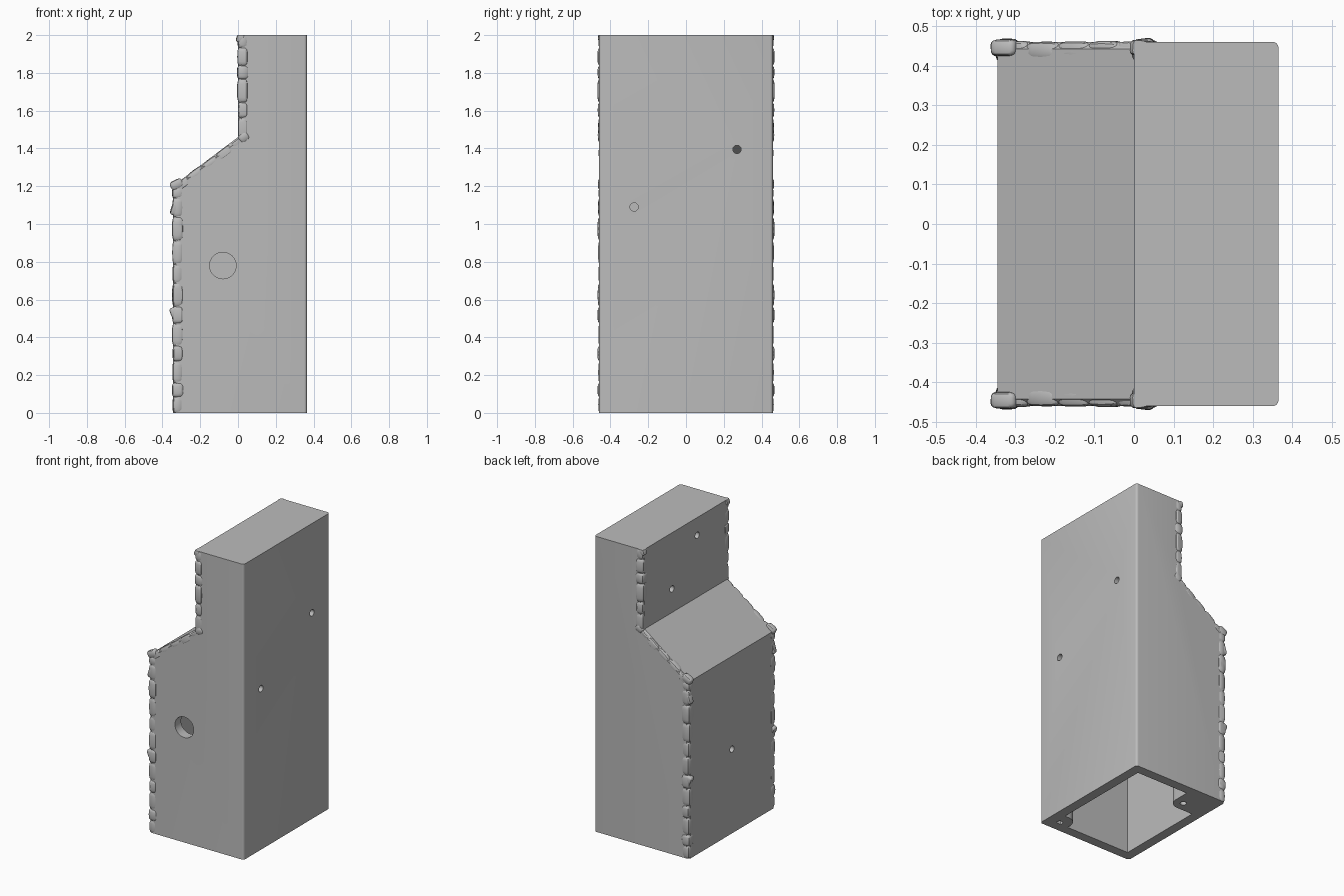
import bpy, bmesh, math, random
from mathutils import Vector, Matrix

random.seed(4)
if "Cube" in bpy.data.objects:
    bpy.data.objects.remove(bpy.data.objects["Cube"])

grey = bpy.data.materials.new("plain grey")
grey.use_nodes = True
colour = (0.5, 0.5, 0.5, 1)
grey.diffuse_color = colour
grey.node_tree.nodes["Principled BSDF"].inputs["Base Color"].default_value = colour


def make_object(name, bm):
    bmesh.ops.recalc_face_normals(bm, faces=bm.faces)
    mesh = bpy.data.meshes.new(name)
    bm.to_mesh(mesh)
    bm.free()
    mesh.materials.append(grey)
    obj = bpy.data.objects.new(name, mesh)
    bpy.context.collection.objects.link(obj)
    return obj


def extrude_profile(points, half_depth):
    """Prism from an x-z profile, running along y."""
    bm = bmesh.new()
    face = bm.faces.new([bm.verts.new((x, -half_depth, z)) for x, z in points])
    out = bmesh.ops.extrude_face_region(bm, geom=[face])
    moved = [g for g in out["geom"] if isinstance(g, bmesh.types.BMVert)]
    bmesh.ops.translate(bm, verts=moved, vec=(0, 2 * half_depth, 0))
    return bm


def cylinder(name, centre, axis, radius, length, sides=32):
    bm = bmesh.new()
    turn = Vector((0, 0, 1)).rotation_difference(Vector(axis)).to_matrix().to_4x4()
    bmesh.ops.create_cone(bm, cap_ends=True, segments=sides, radius1=radius,
                          radius2=radius, depth=length,
                          matrix=Matrix.Translation(centre) @ turn)
    return make_object(name, bm)


def cut(target, cutter):
    cutter.hide_render = True
    mod = target.modifiers.new("cut", "BOOLEAN")
    mod.operation, mod.solver, mod.object = "DIFFERENCE", "EXACT", cutter
    bpy.context.view_layer.objects.active = target
    bpy.ops.object.modifier_apply(modifier=mod.name)
    bpy.data.objects.remove(cutter)


# Hollow shell with a sloped shoulder
D = 0.46
bm = extrude_profile([(-0.345, 0), (0.365, 0), (0.365, 2), (0, 2),
                      (0, 1.46), (-0.345, 1.2)], D)


def long_edges(test):
    return [e for e in bm.edges
            if abs(e.verts[0].co.y - e.verts[1].co.y) < 0.01
            and abs(e.verts[0].co.z - e.verts[1].co.z) > 0.1
            and test(e.verts[0].co.x)]


bmesh.ops.bevel(bm, geom=long_edges(lambda x: x > 0.3), offset=0.015, segments=4,
                profile=0.5, affect="EDGES")
bmesh.ops.bevel(bm, geom=long_edges(lambda x: x < 0.1), offset=0.018, segments=1,
                affect="EDGES")
shell = make_object("shell", bm)
cut(shell, make_object("cavity", extrude_profile(
    [(-0.28, -0.1), (0.3, -0.1), (0.3, 1.935), (0.065, 1.935),
     (0.065, 1.43), (-0.28, 1.165)], 0.395)))

# Round openings: front port, and small holes through the two sides
cut(shell, cylinder("front_port", (-0.08, -D, 0.78), (0, 1, 0), 0.07, 0.2, 48))
for x, y, z in [(0.365, 0.27, 1.395), (0.365, -0.275, 1.09),
                (0, -0.12, 1.88), (0, 0.15, 1.62), (-0.345, 0, 0.57)]:
    cut(shell, cylinder("side_hole", (x, y, z), (1, 0, 0), 0.022, 0.16))

# Screw posts in two opposite corners of the open base
for name, sx, sy, wall, inner, screw in [
        ("right_post", -1, 1, (-0.29, 0.41), (-0.09, 0.22), (-0.155, 0.286)),
        ("left_post", 1, -1, (0.31, -0.41), (0.2, -0.3), (0.274, -0.384))]:
    bm = bmesh.new()
    bmesh.ops.create_cube(bm, size=1)
    for v in bm.verts:
        v.co.x = wall[0] if v.co.x * sx > 0 else inner[0]
        v.co.y = wall[1] if v.co.y * sy > 0 else inner[1]
        v.co.z = 0.25 if v.co.z > 0 else 0
    corner = [e for e in bm.edges if all(
        abs(v.co.x - inner[0]) < 1e-4 and abs(v.co.y - inner[1]) < 1e-4
        for v in e.verts)]
    bmesh.ops.bevel(bm, geom=corner, offset=0.07, segments=8, profile=0.5,
                    affect="EDGES")
    post = make_object(name, bm)
    hole = cylinder("screw_hole", (*screw, 0), (0, 0, 1), 0.02, 0.3)
    cut(post, hole)

# Lumpy stone trim along the stepped edges, mirrored front to back
trim = bmesh.new()


def add_stone(centre, direction, half_length, half_width):
    verts = bmesh.ops.create_uvsphere(trim, u_segments=14, v_segments=10,
                                      radius=1)["verts"]
    turn = Vector((0, 0, 1)).rotation_difference(direction).to_matrix()
    twist = random.uniform(-0.15, 0.15)
    size = [half_width * random.uniform(0.9, 1.12) for _ in range(2)]
    for v in verts:
        # Square off the sphere so neighbouring stones butt together
        p = [math.copysign(abs(c) ** 0.55, c) for c in v.co]
        p = Vector((p[0] * size[0], p[1] * size[1], p[2] * half_length))
        v.co = centre + turn @ (Matrix.Rotation(twist, 3, "Z") @ p)
        v.co.z = min(2, max(0, v.co.z))


path = [Vector((x, 0.438, z)) for x, z in
        [(-0.319, 0), (-0.319, 1.19), (0.026, 1.447), (0.026, 2)]]
for start, end in zip(path, path[1:]):
    direction = (end - start).normalized()
    total = (end - start).length
    width = 0.024 if abs(direction.x) > 0.1 else 0.028
    done = 0
    while done < total - 0.02:
        step = min(random.uniform(0.07, 0.13), total - done)
        add_stone(start + direction * (done + step / 2), direction,
                  step * 0.54, width)
        done += step

# Odd stones that stick out at the corners
for x, z, dx, dz, length in [(-0.325, 1.21, 1, 0.5, 0.035), (-0.334, 1.08, 0.3, 1, 0.035),
                             (-0.336, 0.53, -0.4, 1, 0.03), (0.03, 1.46, 1, 0.7, 0.028),
                             (0.012, 1.985, 0.3, 1, 0.025)]:
    add_stone(Vector((x, 0.445, z)), Vector((dx, 0, dz)).normalized(), length, 0.022)

stones = make_object("stone_trim", trim)
mirror = stones.modifiers.new("mirror", "MIRROR")
mirror.use_axis = (False, True, False)

bpy.ops.object.select_all(action="DESELECT")
for obj in bpy.context.collection.objects:
    if obj.type == "MESH" and grey.name in obj.data.materials:
        obj.select_set(True)
        bpy.context.view_layer.objects.active = obj
bpy.ops.object.shade_smooth_by_angle(angle=math.radians(30))
